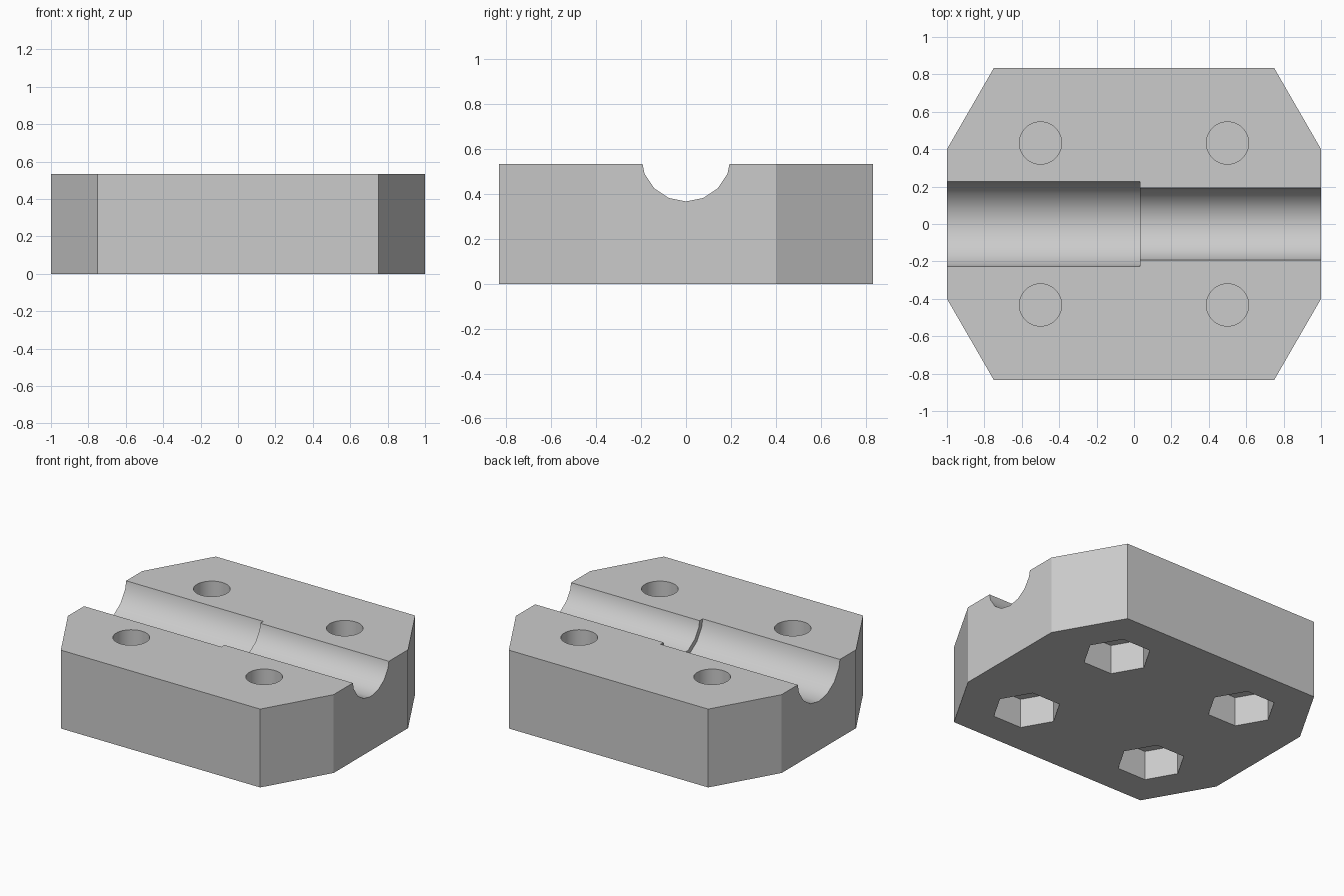
import bpy
import bmesh
import math

cube = bpy.data.objects.get("Cube")
if cube:
    bpy.data.objects.remove(cube, do_unlink=True)

HEIGHT = 0.533
HOLE_X, HOLE_Y = 0.5, 0.433

grey = bpy.data.materials.new("plain grey")
grey.use_nodes = True
grey.diffuse_color = (0.6, 0.6, 0.6, 1)
grey.node_tree.nodes["Principled BSDF"].inputs["Base Color"].default_value = (0.6, 0.6, 0.6, 1)


def prism(name, outline, start, end, place):
    """Closed prism from a 2D outline; place maps (u, v, depth) to a 3D point."""
    bm = bmesh.new()
    base = bm.faces.new([bm.verts.new(place(u, v, start)) for u, v in outline])
    top = bm.faces.new([bm.verts.new(place(u, v, end)) for u, v in outline])
    n = len(outline)
    for i in range(n):
        j = (i + 1) % n
        bm.faces.new((base.verts[i], base.verts[j], top.verts[j], top.verts[i]))
    bmesh.ops.recalc_face_normals(bm, faces=bm.faces)
    mesh = bpy.data.meshes.new(name)
    bm.to_mesh(mesh)
    bm.free()
    mesh.materials.append(grey)
    obj = bpy.data.objects.new(name, mesh)
    bpy.context.collection.objects.link(obj)
    return obj


def ring(radius, sides, cu=0, cv=0):
    return [(cu + radius * math.cos(math.tau * i / sides),
             cv + radius * math.sin(math.tau * i / sides)) for i in range(sides)]


def along_z(u, v, d):
    return (u, v, d)


def along_x(u, v, d):
    return (d, u, v)


# Block with four clipped corners
half = [(1, -0.4), (1, 0.4), (0.75, 0.833)]
outline = half + [(-0.75, 0.833), (-1, 0.4), (-1, -0.4), (-0.75, -0.833), (0.75, -0.833)]
block = prism("clamp_block", outline, 0, HEIGHT, along_z)

# Stepped groove: wide on one end, narrow on the other
cutters = [
    prism("wide_groove_cutter", ring(0.233, 16, 0, 0.567), -1.1, 0.033, along_x),
    prism("narrow_groove_cutter", ring(0.2, 16, 0, 0.567), 0, 1.1, along_x),
]

# Round bolt holes from above, hexagonal nut pockets from below
for x in (-HOLE_X, HOLE_X):
    for y in (-HOLE_Y, HOLE_Y):
        cutters.append(prism("bolt_hole_cutter", ring(0.113, 48, x, y), 0.21, 0.7, along_z))
        cutters.append(prism("nut_pocket_cutter", ring(0.215, 6, x, y), -0.1, 0.2, along_z))

bpy.ops.object.select_all(action="DESELECT")
block.select_set(True)
bpy.context.view_layer.objects.active = block
for cutter in cutters:
    cutter.hide_render = True
    mod = block.modifiers.new("cut", "BOOLEAN")
    mod.operation = "DIFFERENCE"
    mod.solver = "EXACT"
    mod.object = cutter
    bpy.ops.object.modifier_apply(modifier=mod.name)
    bpy.data.objects.remove(cutter, do_unlink=True)

bpy.ops.object.shade_smooth_by_angle(angle=math.radians(30))
